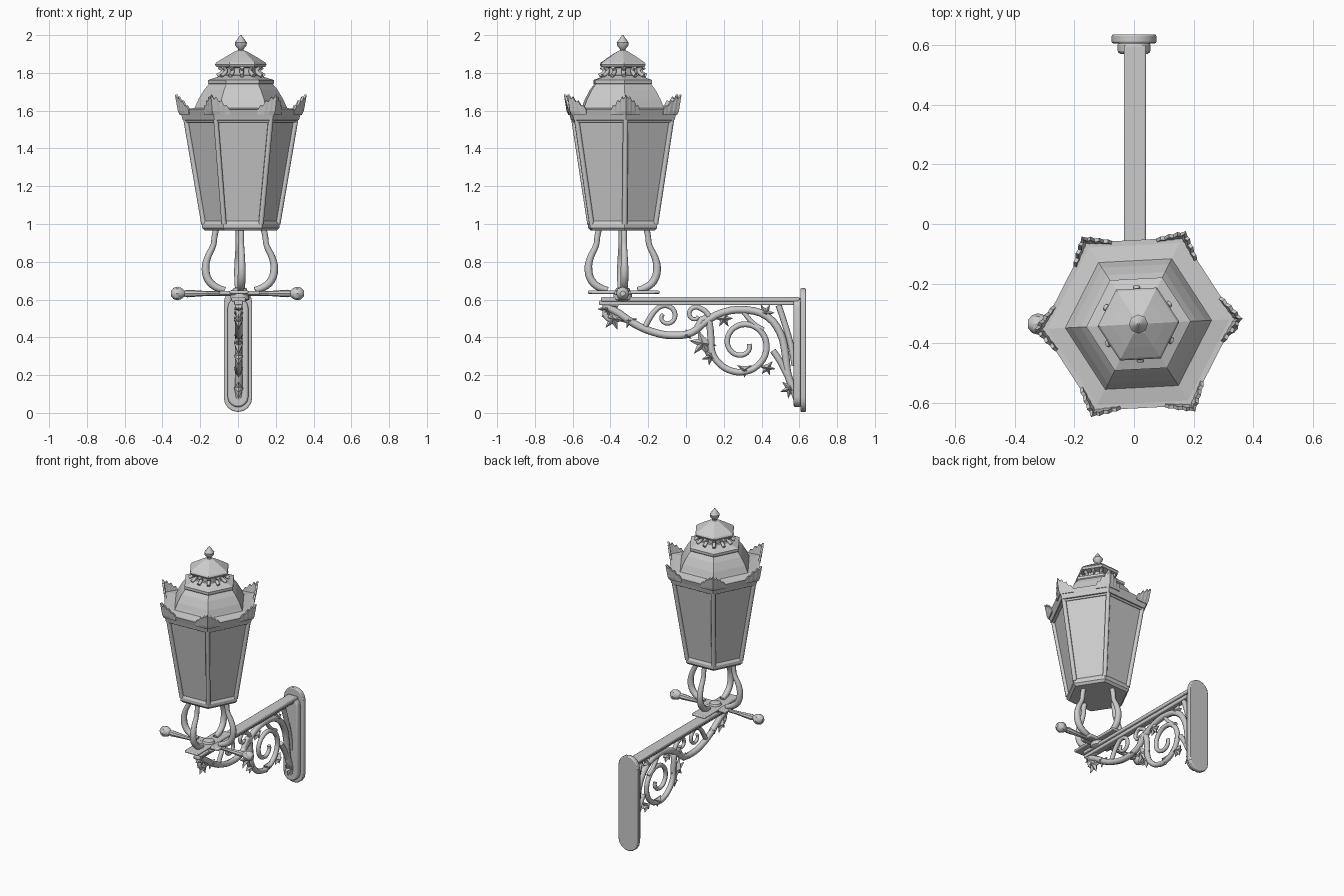
import bpy, bmesh
from math import sin, cos, pi, radians
from mathutils import Vector

if "Cube" in bpy.data.objects:
    bpy.data.objects.remove(bpy.data.objects["Cube"])

CX, CY = 0.015, -0.335      # lantern axis
ROT = radians(3)            # slight twist of the lantern


def add_mesh(name, verts, faces, loc=(0, 0, 0), smooth=None):
    me = bpy.data.meshes.new(name)
    me.from_pydata(verts, [], faces)
    bm = bmesh.new()
    bm.from_mesh(me)
    bmesh.ops.remove_doubles(bm, verts=bm.verts, dist=1e-5)
    bmesh.ops.recalc_face_normals(bm, faces=bm.faces)
    bm.to_mesh(me)
    bm.free()
    ob = bpy.data.objects.new(name, me)
    bpy.context.collection.objects.link(ob)
    ob.location = loc
    if smooth:
        shade(ob, smooth)
    return ob


def shade(ob, angle):
    bpy.ops.object.select_all(action='DESELECT')
    ob.select_set(True)
    bpy.context.view_layer.objects.active = ob
    bpy.ops.object.shade_smooth_by_angle(angle=radians(angle))


def lathe(name, profile, n=6, loc=(CX, CY, 0), rot=ROT, smooth=None):
    """Revolve (radius, z) points into n sides, capped at both ends."""
    verts = [(r * cos(rot + 2 * pi * i / n), r * sin(rot + 2 * pi * i / n), z)
             for r, z in profile for i in range(n)]
    faces = [(k * n + i, k * n + (i + 1) % n, (k + 1) * n + (i + 1) % n, (k + 1) * n + i)
             for k in range(len(profile) - 1) for i in range(n)]
    faces += [tuple(range(n)), tuple(range(len(verts) - n, len(verts)))]
    return add_mesh(name, verts, faces, loc, smooth)


def tube(name, pts, radius, radii=None, res=3):
    """Smooth round rod through points, as a mesh."""
    cu = bpy.data.curves.new(name, 'CURVE')
    cu.dimensions = '3D'
    cu.bevel_depth, cu.bevel_resolution, cu.resolution_u = radius, 2, res
    cu.use_fill_caps = True
    sp = cu.splines.new('BEZIER')
    sp.bezier_points.add(len(pts) - 1)
    for i, (b, p) in enumerate(zip(sp.bezier_points, pts)):
        b.co = p
        b.handle_left_type = b.handle_right_type = 'AUTO'
        b.radius = radii[i] if radii else 1
    ob = bpy.data.objects.new(name, cu)
    bpy.context.collection.objects.link(ob)
    bpy.ops.object.select_all(action='DESELECT')
    ob.select_set(True)
    bpy.context.view_layer.objects.active = ob
    bpy.ops.object.convert(target='MESH')
    shade(bpy.context.object, 50)


def prism(name, outline, y0, y1, bevel=0.006):
    """Extrude an (x, z) outline along y."""
    n = len(outline)
    verts = [(x, y, z) for y in (y0, y1) for x, z in outline]
    faces = [tuple(range(n)), tuple(range(n, 2 * n))]
    faces += [(i, (i + 1) % n, n + (i + 1) % n, n + i) for i in range(n)]
    ob = add_mesh(name, verts, faces)
    if bevel:
        m = ob.modifiers.new('bevel', 'BEVEL')
        m.width, m.segments = bevel, 2
    shade(ob, 35)


def capsule(r, z0, z1, n=8):
    top = [(r * cos(pi * i / n), z1 - r + r * sin(pi * i / n)) for i in range(n + 1)]
    return top + [(-x, z0 + r - (z - z1 + r)) for x, z in top]


def box(name, x0, x1, y0, y1, z0, z1, bevel=0.006):
    prism(name, [(x0, z0), (x1, z0), (x1, z1), (x0, z1)], y0, y1, bevel)


def corner(i, r, z):
    a = ROT + i * pi / 3
    return Vector((CX + r * cos(a), CY + r * sin(a), z))


# Lantern body: floor rail, glass, top rim
lathe('lantern_bottom_rail', [(.165, .965), (.19, .965), (.205, .98), (.205, 1.0), (.195, 1.015)])
lathe('lantern_glass', [(.192, 1.0), (.288, 1.57)])
lathe('lantern_top_rim', [(.28, 1.545), (.308, 1.55), (.315, 1.575), (.325, 1.605),
                          (.305, 1.605), (.24, 1.615)])
for i in range(6):
    tube('corner_bar', [corner(i, .196, 1.0), corner(i, .292, 1.56)], .014)
    a, b = corner(i, .291, 1.545), corner(i + 1, .291, 1.545)
    tube('top_glass_bead', [a, b], .008)

# Roof, vent neck, cap, finial
lathe('roof', [(.25, 1.605), (.24, 1.625), (.225, 1.66), (.195, 1.71), (.17, 1.74),
               (.175, 1.745), (.175, 1.762), (.15, 1.77), (.12, 1.78), (.11, 1.785)])
lathe('vent_neck', [(.11, 1.77), (.085, 1.79), (.085, 1.835)])
lathe('cap', [(.09, 1.825), (.13, 1.832), (.137, 1.845), (.13, 1.855), (.09, 1.88),
              (.035, 1.912), (.02, 1.918)])
lathe('finial', [(.018, 1.91), (.014, 1.925), (.03, 1.945), (.032, 1.96), (.014, 1.985), (.003, 2.0)],
      n=8, smooth=40)
for i in range(12):
    tube('vent_scroll', [corner(i / 2, .125, 1.785), corner(i / 2, .1, 1.8),
                         corner(i / 2, .095, 1.815), corner(i / 2, .115, 1.83)], .011, res=2)

# Crown leaves wrapped round each rim corner
half = [(0, .085), (.012, .062), (.024, .074), (.034, .048), (.05, .054), (.06, .026), (.075, .028), (.085, .004)]
cols = [(-u, v) for u, v in half[:0:-1]] + half
for i in range(6):
    tip = corner(i, .318, 1.6)
    out = corner(i, 1, 0) - corner(i, 0, 0)
    verts = []
    for u, v in cols:
        side = (corner(i + (1 if u > 0 else -1), .318, 1.6) - tip).normalized()
        p = tip + side * abs(u)
        verts += [p + Vector((0, 0, -.02)), p + out * v * .12, p + out * v * .3 + Vector((0, 0, v))]
    faces = [(3 * k + j, 3 * k + 3 + j, 3 * k + 4 + j, 3 * k + 1 + j)
             for k in range(len(cols) - 1) for j in (0, 1)]
    leaf = add_mesh('crown_leaf', verts, faces)
    m = leaf.modifiers.new('thick', 'SOLIDIFY')
    m.thickness, m.offset = .012, 0

# Four curved legs with feet on a cross plate
LX = 0.01
leg = [(.125, .98), (.135, .93), (.14, .89), (.172, .82), (.182, .76), (.165, .7), (.125, .665), (.08, .65)]
for k in range(4):
    c, s = cos(k * pi / 2 + ROT), sin(k * pi / 2 + ROT)
    tube('leg', [(LX + r * c, CY + r * s, z) for r, z in leg], .018,
         [.9, .85, .85, 1, 1.15, 1.15, 1.1, .9])
box('foot_plate_long', -.045, .055, -.52, -.14, .63, .647)
box('foot_plate_cross', -.1, .115, CY - .045, CY + .045, .625, .645)
lathe('plate_boss', [(.03, .59), (.05, .6), (.05, .625), (.035, .66), (.02, .665)], n=12,
      loc=(LX, CY, 0), smooth=40)

# Ladder bar with knobs
end = [(.014, .352), (.03, .338), (.036, .318), (.03, .298), (.016, .28), (.02, .265), (.012, .15)]
bar = lathe('ladder_bar', [(r, -z) for r, z in end] + end[::-1], n=8, loc=(-.003, CY, .632), rot=0, smooth=40)
bar.rotation_euler = (0, pi / 2, 0)

# Wall plate and arm
prism('wall_plate', capsule(.075, 0.005, .66), .605, .635)
prism('wall_plate_raised', capsule(.055, .03, .61), .57, .61, .01)
box('arm_top_flange', -.034, .04, -.45, .6, .59, .613)
box('arm_web', -.02, .026, -.46, .6, .57, .595)


# Scrollwork in the plane of the arm
def vine(yz, r=.017, taper=False):
    n = len(yz)
    rad = [1 - .35 * i / (n - 1) for i in range(n)] if taper else None
    tube('scroll_vine', [(0.003, y, z) for y, z in yz], r, rad)


def spiral(y, z, r0, r1, a0, a1, n=12):
    return [(y + (r0 + (r1 - r0) * i / n) * cos(radians(a0 + (a1 - a0) * i / n)),
             z + (r0 + (r1 - r0) * i / n) * sin(radians(a0 + (a1 - a0) * i / n))) for i in range(n + 1)]


vine([(-.44, .57), (-.36, .53), (-.28, .475), (-.18, .43), (-.07, .41), (.03, .425), (.1, .48),
      (.19, .53), (.32, .545), (.43, .51), (.5, .42), (.525, .32), (.54, .2), (.575, .11), (.6, .04)], .02)
vine([(.49, .57), (.52, .48), (.555, .36), (.575, .25)], .016)
vine([(.06, .45), (.1, .5)] + spiral(.3, .365, .175, .035, 165, 720, 20), .019, True)
vine([(.46, .33), (.5, .27), (.535, .2)])
vine([(-.22, .45), (-.18, .52)] + spiral(-.105, .51, .065, .02, 150, -220), .015, True)
vine([(.13, .5), (.1, .54)] + spiral(.05, .52, .045, .018, 40, 330, 8), .015, True)
vine(spiral(-.385, .525, .055, .018, 60, 420), .016, True)
vine([(.3, .54), (.36, .47), (.41, .44)], .013)


def leaf(y, z, size, ang, spread=300, lobes=5):
    """Jagged flat leaf: alternating long and short radii around a centre."""
    n = lobes * 2
    pts = []
    for i in range(n + 1):
        a = radians(ang - spread / 2 + spread * i / n)
        r = size * (1 if i % 2 else .45)
        pts.append((y + r * cos(a), z + r * sin(a)))
    m = len(pts)
    verts = [(0.003, q, w) for q, w in pts] + [(.028, y, z), (-.022, y, z)]
    faces = [(i, (i + 1) % m, m + s) for i in range(m) for s in (0, 1)]
    add_mesh('scroll_leaf', verts, faces)


for args in [(.09, .37, .075, 230), (-.385, .5, .065, 230), (-.42, .55, .05, 180), (.31, .23, .045, 270),
             (.43, .24, .045, 290), (.55, .13, .055, 200), (.13, .3, .05, 200), (-.3, .49, .045, 250),
             (.42, .53, .05, 60), (-.0, .41, .035, 90), (.2, .5, .05, 300)]:
    leaf(*args)
